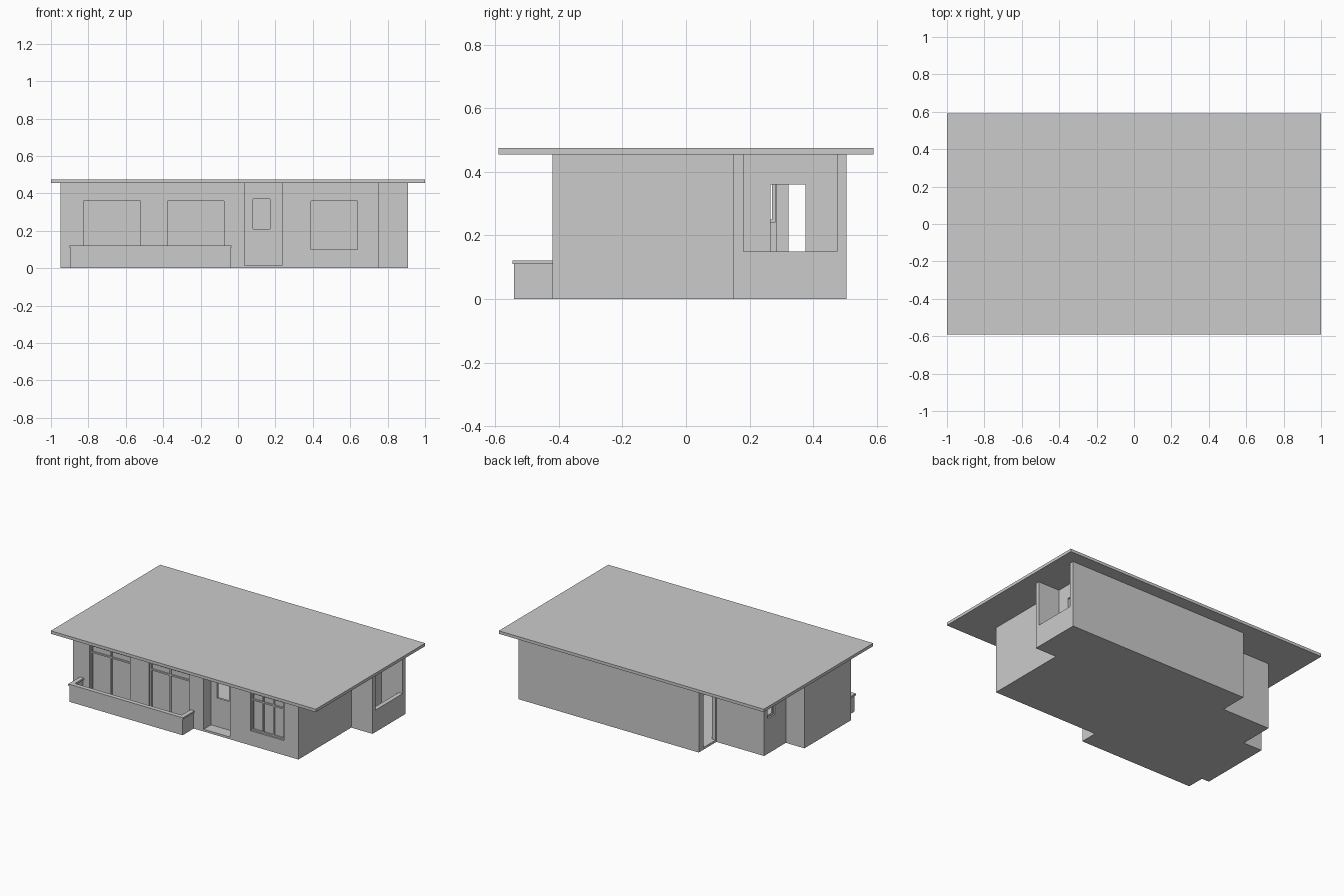
import bpy, bmesh
from mathutils import Matrix, Vector

if "Cube" in bpy.data.objects:
    bpy.data.objects.remove(bpy.data.objects["Cube"])

T = 0.03        # wall thickness
F = 0.015       # floor height
H = 0.455       # wall top / underside of roof


def make(name, boxes):
    """One object from a list of (x0, x1, y0, y1, z0, z1) boxes."""
    bm = bmesh.new()
    for x0, x1, y0, y1, z0, z1 in boxes:
        m = Matrix.Translation(Vector((x0 + x1, y0 + y1, z0 + z1)) / 2)
        m = m @ Matrix.Diagonal((x1 - x0, y1 - y0, z1 - z0, 1))
        bmesh.ops.create_cube(bm, size=1, matrix=m)
    me = bpy.data.meshes.new(name)
    bm.to_mesh(me)
    bm.free()
    ob = bpy.data.objects.new(name, me)
    bpy.context.collection.objects.link(ob)
    return ob


def wall(name, axis, a, b, lo, openings=(), t=T):
    """Wall along an axis from a to b, occupying lo..lo+t across, with openings (s, e, z0, z1)."""
    spans, pos = [], a
    for s, e, z0, z1 in openings:
        spans.append((pos, s, F, H))
        if z0 > F:
            spans.append((s, e, F, z0))
        if z1 < H:
            spans.append((s, e, z1, H))
        pos = e
    if pos < b:
        spans.append((pos, b, F, H))
    if axis == 'x':
        make(name, [(s, e, lo, lo + t, z0, z1) for s, e, z0, z1 in spans])
    else:
        make(name, [(lo, lo + t, s, e, z0, z1) for s, e, z0, z1 in spans])


def window(name, x0, x1, z0, z1, panes):
    """Front window: frame, mullions, transom and glass set back in the wall."""
    f, y0, y1 = 0.01, -0.408, -0.393
    bars = [(x0, x1, y0, y1, z1 - f, z1), (x0, x1, y0, y1, z0, z0 + f),
            (x0, x1, y0, y1, z1 - 0.055, z1 - 0.045)]
    for i in range(panes + 1):
        x = x0 + (x1 - x0 - f) * i / panes
        bars.append((x, x + f, y0, y1, z0, z1))
    make(name + "_frame", bars)
    make(name + "_glass", [(x0, x1, -0.400, -0.397, z0, z1)])


# Roof slab
make("roof", [(-1, 1, -0.59, 0.59, H, 0.475)])

# Floor slab following the stepped plan
plan = [(-.95, -.42), (.75, -.42), (.75, .15), (.91, .15), (.91, .505),
        (-.45, .505), (-.45, .315), (-.81, .315), (-.81, .08), (-.95, .08)]
bm = bmesh.new()
face = bm.faces.new([bm.verts.new((x, y, 0)) for x, y in plan])
ext = bmesh.ops.extrude_face_region(bm, geom=[face])
bmesh.ops.translate(bm, vec=(0, 0, F),
                    verts=[v for v in ext["geom"] if isinstance(v, bmesh.types.BMVert)])
bmesh.ops.recalc_face_normals(bm, faces=bm.faces)
me = bpy.data.meshes.new("floor")
bm.to_mesh(me)
bm.free()
bpy.context.collection.objects.link(bpy.data.objects.new("floor", me))

# Front wall and its windows
windows = [("left_window", -.825, -.52, F, .36, 2),
           ("middle_window", -.377, -.075, F, .36, 2),
           ("right_window", .39, .64, .10, .36, 3)]
holes = [w[1:5] for w in windows]
holes.insert(2, (.035, .235, F, H))
wall("front_wall", 'x', -.95, .75, -.42, holes)
for w in windows:
    window(*w)

# Recessed entrance with a door light
for side, x in (("left", .035 - T), ("right", .235)):
    wall("entrance_" + side + "_wall", 'y', -.39, -.325, x)
wall("front_door", 'x', .035, .235, -.34, [(.08, .17, .21, .37)], 0.015)

# Right side: main wall with doorway, then the covered side balcony
wall("right_wall", 'y', -.39, .475, .75 - T, [(.265, .375, F, .36)])
wall("balcony_front_wall", 'x', .75, .91, .15)
wall("balcony_side_wall", 'y', .18, .475, .91 - T, [(.18, .475, .15, H)])

# Back wall and the recessed back corner with its door opening
wall("back_wall", 'x', -.45, .91, .475)
wall("back_door_wall", 'y', .315, .475, -.45, [(.322, .455, F, .37)])
wall("back_corner_wall", 'x', -.81, -.42, .315 - T)

# Left side walls
wall("left_back_wall", 'y', .08, .285, -.81, [(.2, .28, .24, .37)])
wall("left_step_wall", 'x', -.95, -.81, .08 - T)
wall("left_wall", 'y', -.39, .05, -.95)
make("left_window_frame_small", [(-.80, -.79, .2, .21, .24, .37), (-.80, -.79, .27, .28, .24, .37),
                                 (-.80, -.79, .2, .28, .24, .25), (-.80, -.79, .2, .28, .36, .37)])

# Terrace along the front: floor, parapet and slightly wider cap
x0, x1, y0, w, c = -.895, -.04, -.54, .02, .005
make("terrace_floor", [(x0, x1, y0, -.42, 0, F)])
for name, o, z0, z1 in (("terrace_parapet", 0, F, .11), ("terrace_cap", c, .11, .122)):
    make(name, [(x0 - o, x1 + o, y0 - o, y0 + w + o, z0, z1),
                (x0 - o, x0 + w + o, y0 + w + o, -.42, z0, z1),
                (x1 - w - o, x1 + o, y0 + w + o, -.42, z0, z1)])
